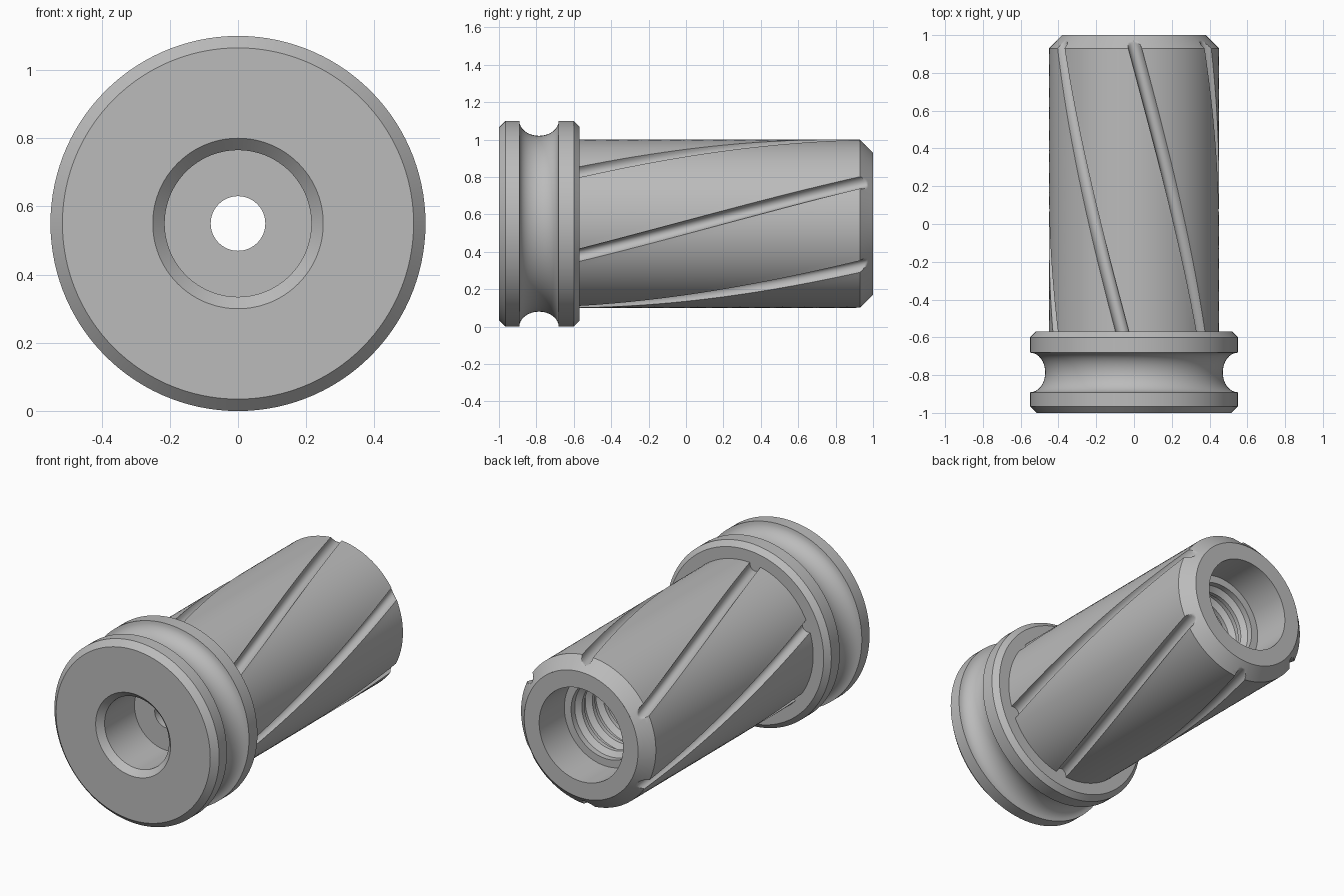
import bpy, math
from math import sin, cos, pi, radians, sqrt

cube = bpy.data.objects.get("Cube")
if cube:
    bpy.data.objects.remove(cube, do_unlink=True)

AXIS_Z = 0.55
SEGMENTS = 120

steel = bpy.data.materials.new("plain grey metal")
steel.use_nodes = True
steel.diffuse_color = (0.5, 0.5, 0.5, 1)
steel.node_tree.nodes["Principled BSDF"].inputs["Base Color"].default_value = (0.5, 0.5, 0.5, 1)


def loft(name, rings):
    """Skin closed rings of (y, radius, angle) points set around the long axis."""
    n = len(rings[0])
    verts = [(r * sin(t), y, AXIS_Z + r * cos(t)) for ring in rings for y, r, t in ring]
    faces = [(i * n + j, (i + 1) * n + j, (i + 1) * n + (j + 1) % n, i * n + (j + 1) % n)
             for i in range(len(rings) - 1) for j in range(n)]
    mesh = bpy.data.meshes.new(name)
    mesh.from_pydata(verts, [], faces)
    mesh.materials.append(steel)
    obj = bpy.data.objects.new(name, mesh)
    bpy.context.collection.objects.link(obj)
    bpy.ops.object.select_all(action='DESELECT')
    obj.select_set(True)
    bpy.context.view_layer.objects.active = obj
    bpy.ops.object.shade_smooth_by_angle(angle=radians(30))
    return obj


def lathe(name, profile):
    return loft(name, [[(y, r, 2 * pi * k / SEGMENTS) for k in range(SEGMENTS)]
                       for y, r in profile])


# Flanged head: chamfered rims, round waist groove, front recess
waist = [(-0.786 + 0.105 * cos(a), 0.55 - 0.08 * sin(a))
         for a in (pi * k / 16 for k in range(17))]
lathe("flange_head",
      [(-0.57, 0.38), (-0.57, 0.52), (-0.60, 0.55)] + waist +
      [(-0.965, 0.55), (-1, 0.515), (-1, 0.25), (-0.965, 0.215),
       (-0.68, 0.215), (-0.68, 0.08)])

# Inner bore: through hole, threads, rear counterbore and end face
PITCH, ROOT, CREST = 0.1, 0.235, 0.205
bore = [(-0.68, 0.08), (-0.3, 0.08), (-0.3, ROOT)]
for k in range(10):
    y = -0.25 + k * PITCH
    bore += [(y, ROOT), (y + 0.025, CREST), (y + 0.05, CREST), (y + 0.075, ROOT)]
bore += [(0.76, ROOT), (0.76, 0.28), (1, 0.28), (1, 0.38)]
lathe("threaded_bore", bore)

# Sleeve: six helical round-bottomed grooves running out into the rear chamfer
HALF = radians(4.6)
TWIST = radians(52) / 1.52
section = []
for g in range(6):
    base = g * pi / 3
    for k in range(11):
        u = -cos(pi * k / 10)
        section.append((base + HALF * u, 0.45 - 0.04 * sqrt(max(0, 1 - u * u))))
    gap = pi / 3 - 2 * HALF
    section += [(base + HALF + gap * k / 13, 0.45) for k in range(1, 13)]
stations = [1 - 0.07 * k / 14 for k in range(15)]
stations += [0.93 - 1.5 * k / 60 for k in range(1, 61)]
loft("grooved_sleeve",
     [[(y, min(r, 0.38 + 1 - y), t + TWIST * (0.95 - y)) for t, r in section]
      for y in stations])
